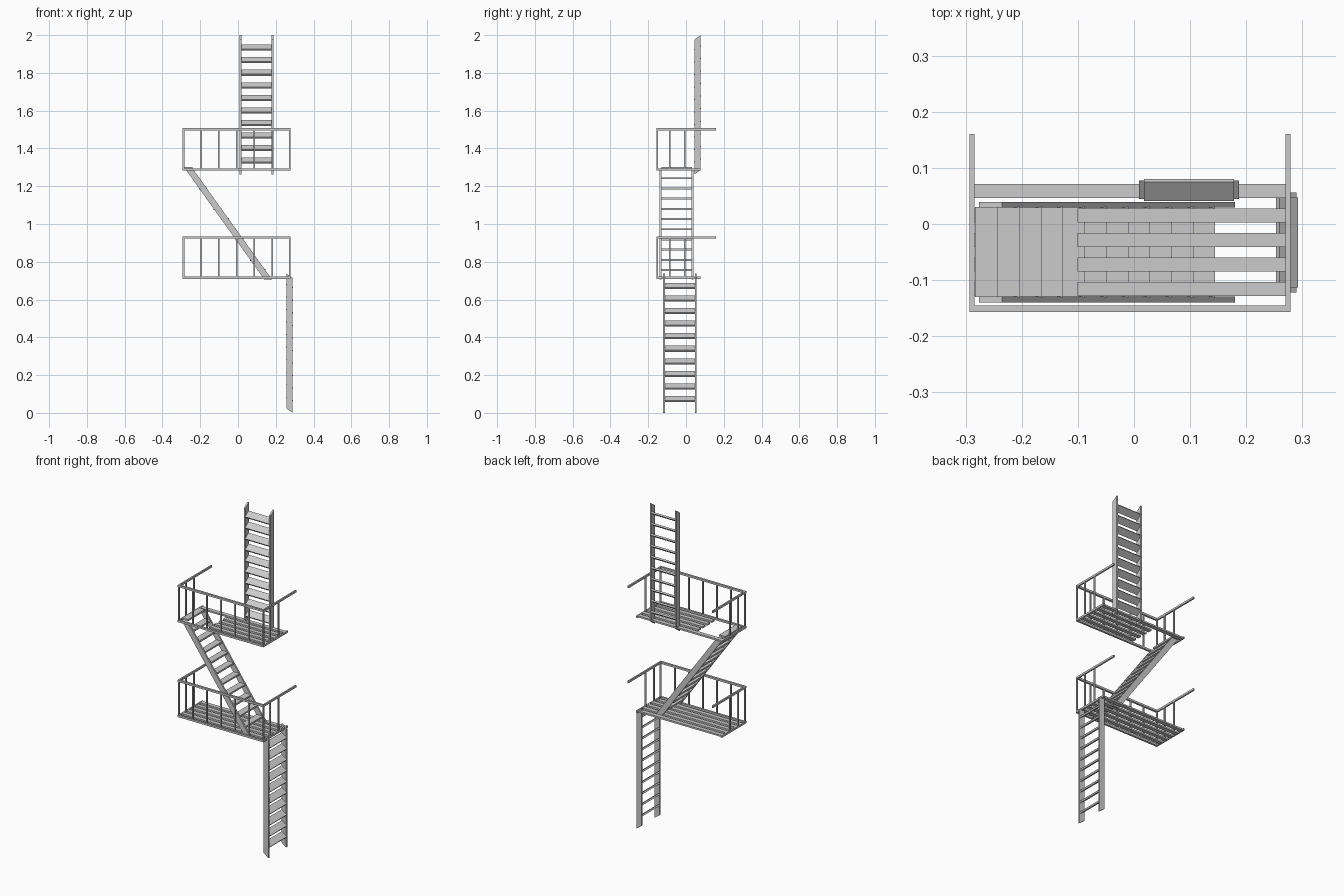
import bpy, bmesh, math
from mathutils import Matrix, Vector

if "Cube" in bpy.data.objects:
    bpy.data.objects.remove(bpy.data.objects["Cube"])

TILT = math.radians(35.6)   # lean of the stair; treads tilt by this in the ladders
LENGTH, DEPTH, WIDTH, SIDE = 0.714, 0.033, 0.179, 0.01


def add_box(bm, lo, hi):
    lo, hi = Vector(lo), Vector(hi)
    m = Matrix.Translation((lo + hi) / 2) @ Matrix.Diagonal((*(hi - lo), 1))
    bmesh.ops.create_cube(bm, size=1, matrix=m)


def finish(bm, name):
    me = bpy.data.meshes.new(name)
    bmesh.ops.recalc_face_normals(bm, faces=bm.faces)
    bm.to_mesh(me)
    bm.free()
    ob = bpy.data.objects.new(name, me)
    bpy.context.collection.objects.link(ob)
    return ob


def flight(name, loc, rot, steps):
    # side boards with slanted ends
    bm = bmesh.new()
    for s in (-1, 1):
        x = s * (WIDTH - SIDE) / 2
        add_box(bm, (x - SIDE / 2, -DEPTH / 2, 0), (x + SIDE / 2, DEPTH / 2, LENGTH))
    for v in bm.verts:
        v.co.z += v.co.y * math.tan(TILT)
    boards = finish(bm, name + "_side_boards")
    # treads, tilted towards the front
    bm = bmesh.new()
    for k in range(steps):
        m = (Matrix.Translation((0, 0, 0.062 + 0.0664 * k)) @ Matrix.Rotation(TILT, 4, 'X')
             @ Matrix.Diagonal((WIDTH - 2 * SIDE + 0.002, 0.041, 0.01, 1)))
        bmesh.ops.create_cube(bm, size=1, matrix=m)
    treads = finish(bm, name + "_treads")
    for ob in (boards, treads):
        ob.location, ob.rotation_euler = loc, rot


XL, XR, YF = -0.2885, 0.2745, -0.151


def u_rail(bm, z, back, h):
    # front bar and two side bars
    add_box(bm, (XL - .0045, YF - .006, z - h), (XR + .0045, YF + .006, z + h))
    for x in (XL, XR):
        add_box(bm, (x - .0045, YF + .006, z - h), (x + .0045, back, z + h))


def platform(name, z, slat_start):
    bm = bmesh.new()
    u_rail(bm, z, 0.077, 0.006)
    finish(bm, name + "_frame")
    # floor slats; the back one always runs full length
    bm = bmesh.new()
    for i in range(5):
        y = 0.0585 - 0.0435 * i
        x0 = XL if i == 0 else slat_start
        add_box(bm, (x0, y - .0125, z - .005), (XR, y + .0125, z + .005))
    finish(bm, name + "_slats")
    # handrail
    top = z + 0.212
    bm = bmesh.new()
    u_rail(bm, top, 0.16, 0.006)
    finish(bm, name + "_handrail")
    # posts along the front and both sides
    spots = [(XL + (XR - XL) * i / 6, YF) for i in range(7)]
    spots += [(x, y) for x in (XL, XR) for y in (-0.085, -0.007)]
    bm = bmesh.new()
    for x, y in spots:
        add_box(bm, (x - .004, y - .004, z), (x + .004, y + .004, top))
    finish(bm, name + "_posts")


platform("lower_platform", 0.716, XL)
platform("upper_platform", 1.289, -0.101)

flight("lower_ladder", (0.273, -0.033, 0.012), (0, 0, math.pi / 2), 10)
flight("middle_stair", (0.16, -0.05, 0.706), (-TILT, 0, math.pi / 2), 11)
flight("upper_ladder", (0.098, 0.061, 1.274), (0, 0, 0), 10)
